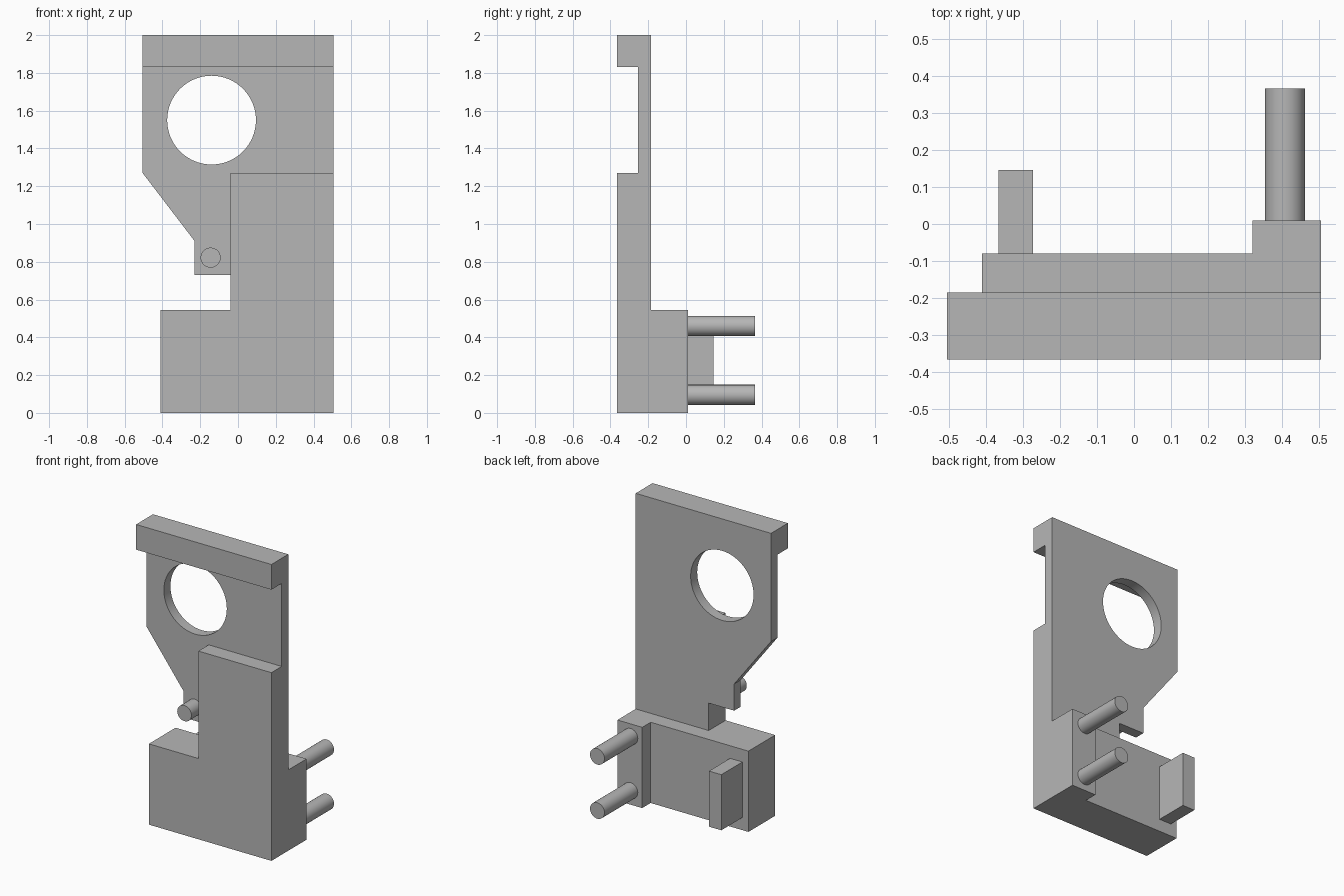
import bpy
import bmesh
import math
from mathutils import Vector

cube = bpy.data.objects.get("Cube")
if cube:
    bpy.data.objects.remove(cube, do_unlink=True)

grey = bpy.data.materials.new("plain grey")
grey.use_nodes = True
colour = (0.47, 0.47, 0.47, 1)
grey.diffuse_color = colour
grey.node_tree.nodes["Principled BSDF"].inputs["Base Color"].default_value = colour

FRONT, PLATE_FRONT, PLATE_BACK = -0.365, -0.255, -0.185
BASE_BACK, STEP_BACK, PIN_END = -0.08, 0.01, 0.365
SIDE, BASE_TOP = 0.505, 0.545


def finish(name, bm):
    bmesh.ops.recalc_face_normals(bm, faces=bm.faces[:])
    mesh = bpy.data.meshes.new(name)
    bm.to_mesh(mesh)
    bm.free()
    mesh.materials.append(grey)
    obj = bpy.data.objects.new(name, mesh)
    bpy.context.collection.objects.link(obj)
    return obj


def prism(name, profile, low, high, axis="Y"):
    """Extrude an (x, z) profile along Y, or an (x, y) profile along Z."""
    bm = bmesh.new()
    place = (lambda a, b: (a, low, b)) if axis == "Y" else (lambda a, b: (a, b, low))
    face = bm.faces.new([bm.verts.new(place(a, b)) for a, b in profile])
    out = bmesh.ops.extrude_face_region(bm, geom=[face])
    move = Vector((0, high - low, 0) if axis == "Y" else (0, 0, high - low))
    verts = [g for g in out["geom"] if isinstance(g, bmesh.types.BMVert)]
    bmesh.ops.translate(bm, vec=move, verts=verts)
    return finish(name, bm)


def rect(a0, a1, b0, b1):
    return [(a0, b0), (a1, b0), (a1, b1), (a0, b1)]


def rod(name, x, z, radius, low, high, sides=48):
    ring = [(x + radius * math.cos(math.tau * i / sides),
             z + radius * math.sin(math.tau * i / sides)) for i in range(sides)]
    return prism(name, ring, low, high)


def select_only(obj):
    bpy.ops.object.select_all(action="DESELECT")
    obj.select_set(True)
    bpy.context.view_layer.objects.active = obj


def combine(target, other, operation):
    select_only(target)
    mod = target.modifiers.new("combine", "BOOLEAN")
    mod.operation, mod.solver, mod.object = operation, "EXACT", other
    bpy.ops.object.modifier_apply(modifier=mod.name)
    bpy.data.objects.remove(other, do_unlink=True)


# Upright plate with a tapered lower corner
body = prism("bracket_body", [
    (-SIDE, 2), (-SIDE, 1.27), (-0.23, 0.91), (-0.23, 0.73),
    (-0.04, 0.73), (SIDE, 0.73), (SIDE, 2)], PLATE_FRONT, PLATE_BACK)

# Top lip, column and stepped base
combine(body, prism("top_lip", rect(-SIDE, SIDE, 1.83, 2), FRONT, PLATE_BACK), "UNION")
combine(body, prism("column", rect(-0.04, SIDE, 0, 1.27), FRONT, PLATE_BACK), "UNION")
combine(body, prism("base", [
    (-0.41, FRONT), (SIDE, FRONT), (SIDE, STEP_BACK), (0.32, STEP_BACK),
    (0.32, BASE_BACK), (-0.41, BASE_BACK)], 0, BASE_TOP, "Z"), "UNION")

# Round window
combine(body, rod("window_cutter", -0.14, 1.55, 0.235, -0.5, 0, 64), "DIFFERENCE")

# Merge coplanar faces
bm = bmesh.new()
bm.from_mesh(body.data)
bmesh.ops.remove_doubles(bm, verts=bm.verts[:], dist=0.0001)
bmesh.ops.dissolve_limit(bm, angle_limit=0.01, verts=bm.verts[:], edges=bm.edges[:])
bm.to_mesh(body.data)
bm.free()

# Rear tab, rear pins and front peg
prism("rear_tab", rect(-0.365, -0.273, 0.085, 0.46), BASE_BACK, 0.145)
rods = [
    rod("upper_rear_pin", 0.407, 0.46, 0.054, STEP_BACK, PIN_END),
    rod("lower_rear_pin", 0.407, 0.095, 0.054, STEP_BACK, PIN_END),
    rod("front_peg", -0.145, 0.822, 0.053, FRONT, PLATE_FRONT),
]

for obj in rods + [body]:
    select_only(obj)
    bpy.ops.object.shade_smooth_by_angle(angle=math.radians(25))
